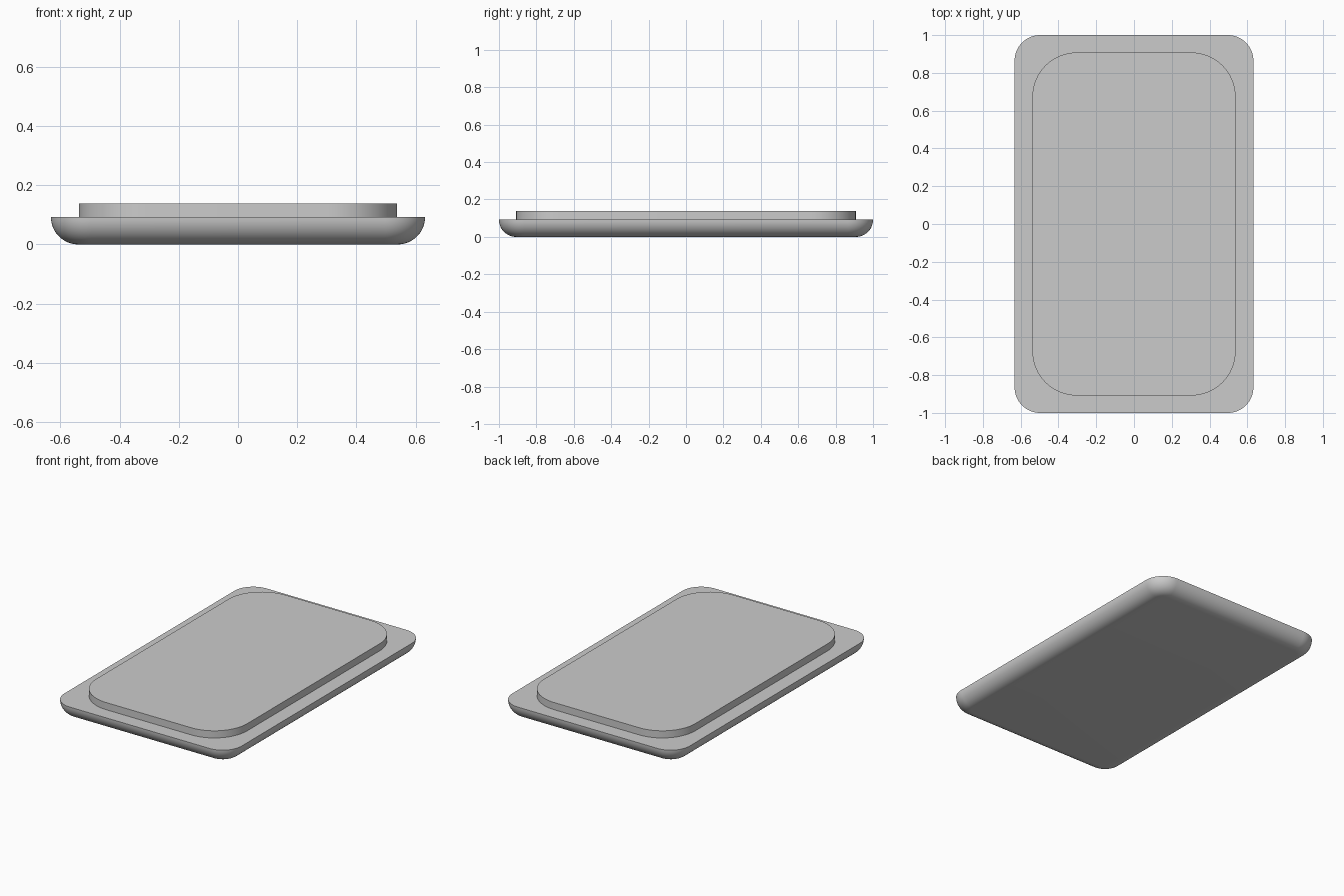
import bpy, bmesh, math

old = bpy.data.objects.get("Cube")
if old:
    bpy.data.objects.remove(old, do_unlink=True)

grey = bpy.data.materials.new("light_grey")
grey.use_nodes = True
colour = (0.6, 0.6, 0.6, 1)
grey.diffuse_color = colour
grey.node_tree.nodes["Principled BSDF"].inputs["Base Color"].default_value = colour


def rounded_ring(bm, half_x, half_y, radius, z, steps=16):
    """Ring of vertices around a rounded rectangle."""
    ring = []
    corners = [(1, 1), (-1, 1), (-1, -1), (1, -1)]
    for quarter, (sx, sy) in enumerate(corners):
        for i in range(steps + 1):
            a = (quarter + i / steps) * math.pi / 2
            ring.append(bm.verts.new((sx * (half_x - radius) + radius * math.cos(a),
                                      sy * (half_y - radius) + radius * math.sin(a), z)))
    return ring


def rounded_slab(name, half_x, half_y, radius, profile):
    """Loft rounded rectangles through (inset, height) pairs, bottom to top."""
    bm = bmesh.new()
    rings = [rounded_ring(bm, half_x - d, half_y - d, radius - d, z) for d, z in profile]
    for low, high in zip(rings, rings[1:]):
        for i in range(len(low)):
            j = (i + 1) % len(low)
            bm.faces.new((low[i], low[j], high[j], high[i]))
    bm.faces.new(rings[0][::-1])
    bm.faces.new(rings[-1])
    mesh = bpy.data.meshes.new(name)
    bm.to_mesh(mesh)
    bm.free()
    mesh.materials.append(grey)
    obj = bpy.data.objects.new(name, mesh)
    bpy.context.collection.objects.link(obj)
    bpy.ops.object.select_all(action='DESELECT')
    obj.select_set(True)
    bpy.context.view_layer.objects.active = obj
    bpy.ops.object.shade_smooth_by_angle(angle=math.radians(30))
    return obj


# Tray with a quarter-round underside edge
fillet = 0.092
arc = [i / 12 * math.pi / 2 for i in range(13)]
edge = [(fillet * (1 - math.sin(a)), fillet * (1 - math.cos(a))) for a in arc]
rounded_slab("base_tray", 0.632, 1.0, 0.135, edge)

# Raised plate with straight sides
rounded_slab("raised_plate", 0.538, 0.908, 0.235, [(0, 0.092), (0, 0.138)])
